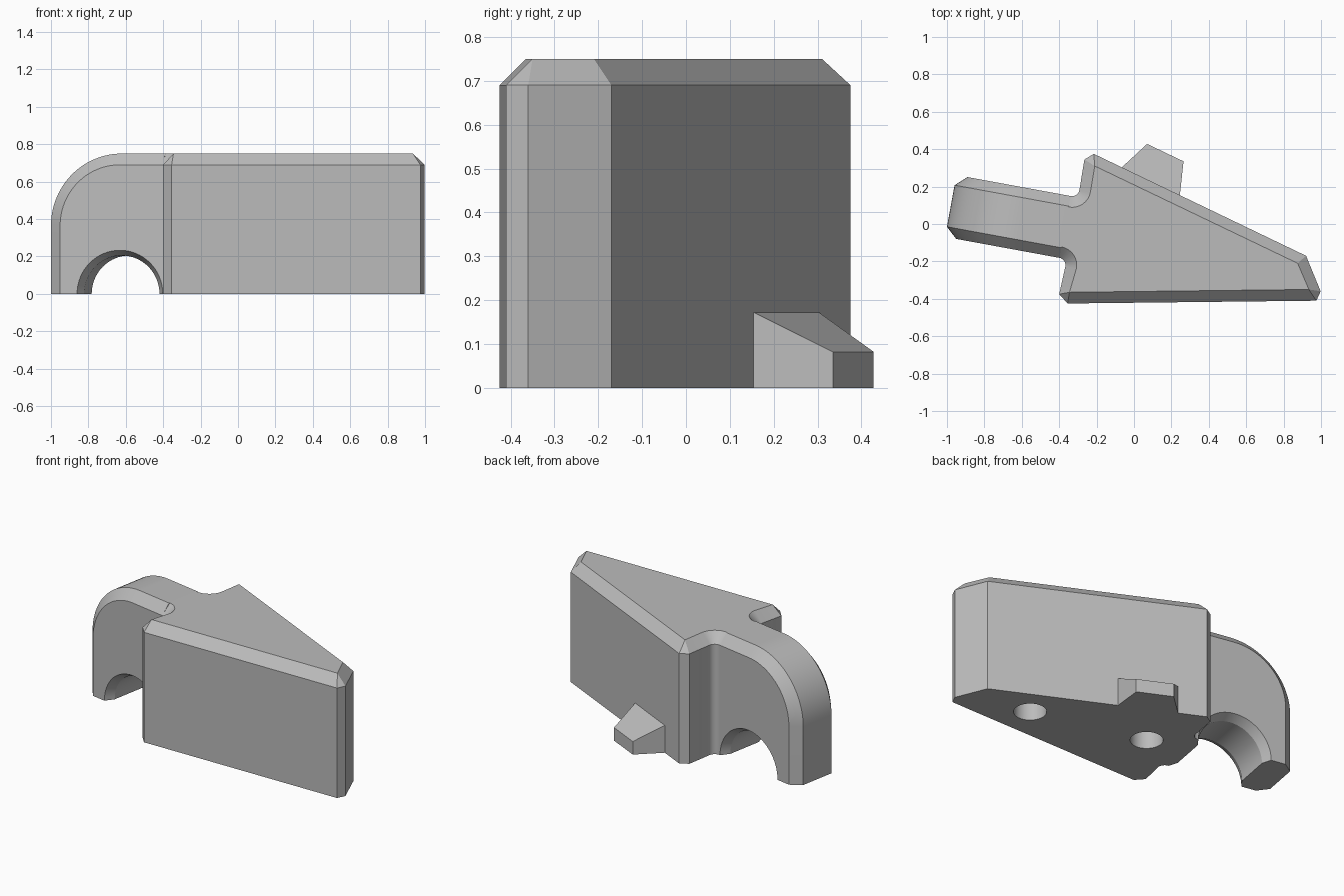
import bpy, bmesh
from math import sin, cos, radians
from mathutils import Vector

if "Cube" in bpy.data.objects:
    bpy.data.objects.remove(bpy.data.objects["Cube"])

grey = bpy.data.materials.new("plain grey")
grey.use_nodes = True
colour = (0.5, 0.5, 0.5, 1)
grey.diffuse_color = colour
grey.node_tree.nodes["Principled BSDF"].inputs["Base Color"].default_value = colour

TOP, CHAMFER = 0.75, 0.06
SHOULDER = TOP - CHAMFER
TILT = radians(-10.4)
ALONG = Vector((cos(TILT), sin(TILT), 0))      # arm length direction
ACROSS = Vector((-sin(TILT), cos(TILT), 0))    # arm width direction
FRONT, BACK, JOINT = -0.25, 0.086, -0.36       # arm sides and joint to the body


def arm_point(s, n, z=0):
    return ALONG * s + ACROSS * n + Vector((0, 0, z))


def arc(cx, cy, r, start, end, steps):
    angles = [radians(start + (end - start) * i / steps) for i in range(steps + 1)]
    return [(cx + r * cos(a), cy + r * sin(a)) for a in angles]


def loft(name, rings):
    """Skin a stack of equal rings and cap both ends."""
    bm = bmesh.new()
    layers = [[bm.verts.new(p) for p in ring] for ring in rings]
    count = len(rings[0])
    for a, b in zip(layers, layers[1:]):
        for i in range(count):
            j = (i + 1) % count
            bm.faces.new((a[i], a[j], b[j], b[i]))
    bm.faces.new(layers[0][::-1])
    bm.faces.new(layers[-1])
    bmesh.ops.remove_doubles(bm, verts=bm.verts, dist=0.0005)
    bmesh.ops.recalc_face_normals(bm, faces=bm.faces)
    mesh = bpy.data.meshes.new(name)
    bm.to_mesh(mesh)
    bm.free()
    mesh.materials.append(grey)
    obj = bpy.data.objects.new(name, mesh)
    bpy.context.collection.objects.link(obj)
    return obj


def smooth(obj):
    bpy.ops.object.select_all(action="DESELECT")
    obj.select_set(True)
    bpy.context.view_layer.objects.active = obj
    bpy.ops.object.shade_smooth_by_angle(angle=radians(22))


# Wedge body: each corner pairs its wall position with its top face position
corners = [((-0.40, -0.375), (-0.345, -0.365)), ((-0.355, -0.425), (-0.345, -0.365)),
           ((0.975, -0.41), (0.935, -0.35)), ((0.998, -0.36), (0.935, -0.35)),
           ((0.92, -0.17), (0.875, -0.21)), ((-0.215, 0.375), (-0.21, 0.31)),
           ((-0.265, 0.345), (-0.21, 0.31))]


def body_outline(side, radius):
    front = arc(JOINT, FRONT - 0.04, radius, 90, 0, 8)
    back = arc(JOINT, BACK + 0.04, radius, 0, -90, 8)
    middle = [Vector((*c[side], 0)) for c in corners]
    return [arm_point(*p) for p in front] + middle + [arm_point(*p) for p in back]


def raised(points, z):
    return [p + Vector((0, 0, z)) for p in points]


wall = body_outline(0, 0.04)
face = body_outline(1, 0.04 + CHAMFER)
body = loft("wedge_body", [wall, raised(wall, SHOULDER), raised(face, TOP)])

# Blind peg holes in the underside
for x, y in ((0.574, -0.215), (-0.125, -0.04)):
    circle = [Vector((px, py, 0)) for px, py in arc(x, y, 0.092, 0, 352.5, 47)]
    cutter = loft("peg_hole_cutter", [raised(circle, -0.1), raised(circle, 0.3)])
    cutter.hide_render = True
    cut = body.modifiers.new("peg_hole", "BOOLEAN")
    cut.operation, cut.solver, cut.object = "DIFFERENCE", "EXACT", cutter
    bpy.context.view_layer.objects.active = body
    bpy.ops.object.modifier_apply(modifier=cut.name)
    bpy.data.objects.remove(cutter)
smooth(body)

# Rounded arm with an arched opening, chamfered on both sides
MID = -0.596


def arm_profile(n, inset, hole):
    outer = arc(MID, 0.365, 0.385 - inset, 90, 180, 24)
    arch = arc(MID, 0, hole, 180, 0, 32)
    ring = [(JOINT, 0), (JOINT, TOP - inset)] + outer + [(MID - 0.385 + inset, 0)] + arch
    return [arm_point(s, n, z) for s, z in ring]


arm = loft("arched_arm", [arm_profile(FRONT, CHAMFER, 0.233),
                          arm_profile(FRONT + 0.055, 0, 0.233 - 0.028),
                          arm_profile(BACK - 0.055, 0, 0.233 - 0.028),
                          arm_profile(BACK, CHAMFER, 0.233)])
smooth(arm)

# Sloped tab at the foot of the back wall
foot = [(-0.065, 0.303), (0.245, 0.154), (0.265, 0.335), (0.07, 0.428)]
heights = (0.172, 0.172, 0.082, 0.082)
loft("back_tab", [[Vector((x, y, 0)) for x, y in foot],
                  [Vector((x, y, h)) for (x, y), h in zip(foot, heights)]])
